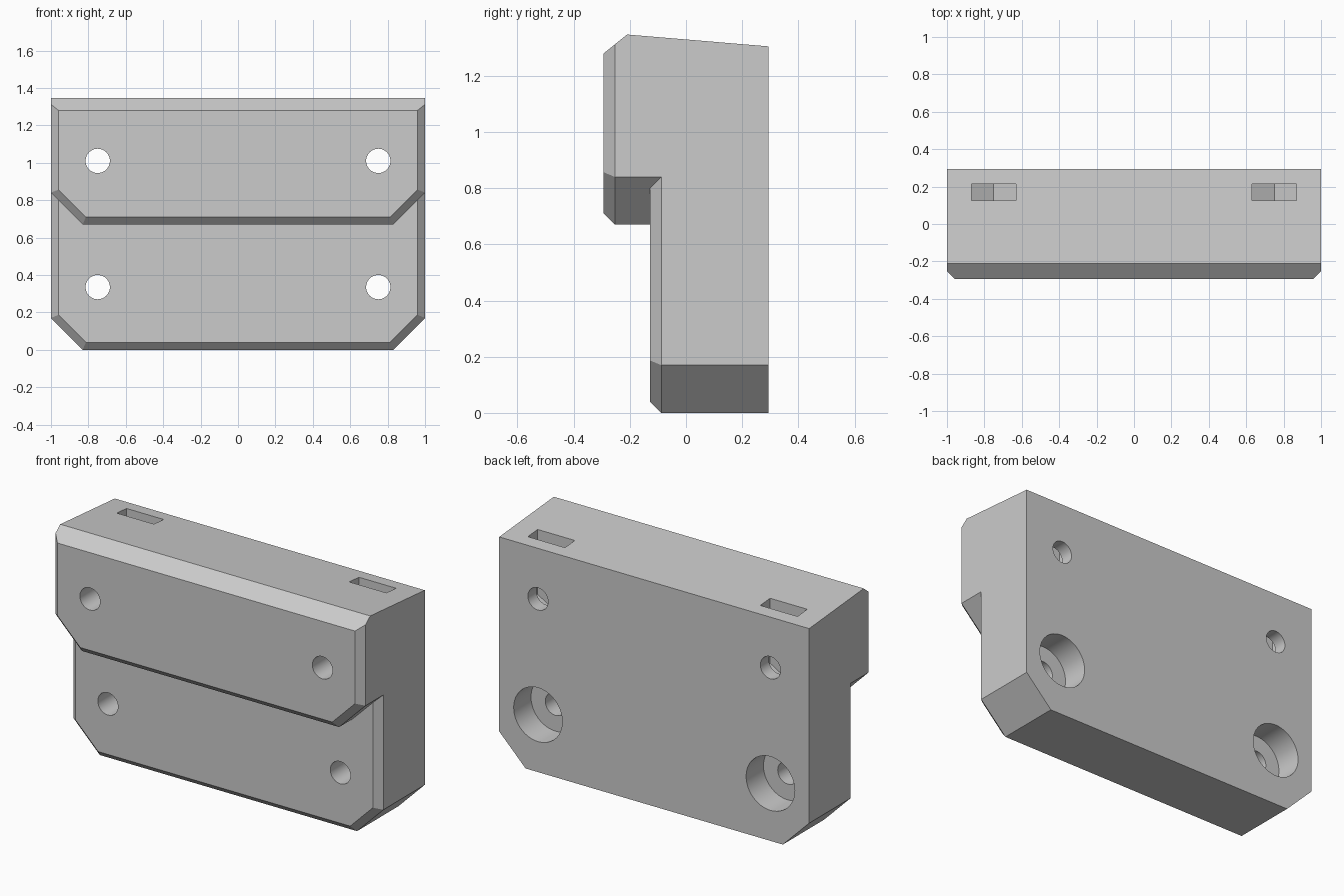
import bpy, bmesh, math
from mathutils import Vector

cube = bpy.data.objects.get("Cube")
if cube:
    bpy.data.objects.remove(cube, do_unlink=True)

BACK, BEVEL, CORNER = 0.293, 0.04, 0.17

grey = bpy.data.materials.new("plain grey")
grey.use_nodes = True
colour = (0.6, 0.6, 0.6, 1)
grey.diffuse_color = colour
grey.node_tree.nodes["Principled BSDF"].inputs["Base Color"].default_value = colour


def make_object(name, bm):
    bmesh.ops.recalc_face_normals(bm, faces=bm.faces)
    mesh = bpy.data.meshes.new(name)
    bm.to_mesh(mesh)
    bm.free()
    mesh.materials.append(grey)
    obj = bpy.data.objects.new(name, mesh)
    bpy.context.collection.objects.link(obj)
    return obj


def slice_off(bm, point, normal):
    """Remove everything beyond a plane and cap the cut."""
    geom = bm.verts[:] + bm.edges[:] + bm.faces[:]
    bmesh.ops.bisect_plane(bm, geom=geom, dist=1e-5, plane_co=point,
                           plane_no=normal, clear_outer=True)
    rim = [e for e in bm.edges if e.is_boundary]
    if rim:
        bmesh.ops.holes_fill(bm, edges=rim)


def chamfered_block(name, front, bottom, top_planes):
    """Block with cut lower corners and a bevel around its front edges."""
    bm = bmesh.new()
    bmesh.ops.create_cube(bm, size=4)
    forward = Vector((0, -1, 0))
    slice_off(bm, Vector((0, front, 0)), forward)
    slice_off(bm, Vector((0, BACK, 0)), -forward)
    outline = [((0, 0, bottom), (0, 0, -1))]
    for s in (-1, 1):
        outline.append(((s, 0, bottom + CORNER), (s, 0, 0)))
        outline.append(((s, 0, bottom + CORNER), (s, 0, -1)))
    for point, direction in outline:
        point, direction = Vector(point), Vector(direction).normalized()
        slice_off(bm, point, direction)
        point.y = front + BEVEL
        slice_off(bm, point, direction + forward)
    for point, direction in top_planes:
        slice_off(bm, Vector(point), Vector(direction).normalized())
    return make_object(name, bm)


def prism(name, outline, y0, y1):
    """Extrude an x-z outline along y."""
    bm = bmesh.new()
    face = bm.faces.new([bm.verts.new((x, y0, z)) for x, z in outline])
    new = bmesh.ops.extrude_face_region(bm, geom=[face])["geom"]
    moved = [v for v in new if isinstance(v, bmesh.types.BMVert)]
    bmesh.ops.translate(bm, verts=moved, vec=(0, y1 - y0, 0))
    return make_object(name, bm)


def circle(x, z, r, n=48):
    return [(x + r * math.cos(math.tau * i / n), z + r * math.sin(math.tau * i / n))
            for i in range(n)]


def combine(body, other, operation):
    other.hide_render = True
    mod = body.modifiers.new(operation, 'BOOLEAN')
    mod.object, mod.operation, mod.solver = other, operation, 'EXACT'
    bpy.context.view_layer.objects.active = body
    bpy.ops.object.modifier_apply(modifier=mod.name)
    bpy.data.objects.remove(other, do_unlink=True)


# Stepped body: thick upper part joined to thinner lower part
body = chamfered_block("mounting_block", -0.293, 0.67, [
    ((0, -0.21, 1.347), (0, 0.042, 0.503)),
    ((0, -0.21, 1.347), (0, -0.067, 0.083)),
])
lower = chamfered_block("lower_part", -0.128, 0, [((0, 0, 1.1), (0, 0, 1))])
combine(body, lower, 'UNION')

# Bolt holes, counterbores and nut slots on both sides
for x in (-0.75, 0.75):
    for z in (0.335, 1.01):
        combine(body, prism("bolt_hole", circle(x, z, 0.065), -1, 1), 'DIFFERENCE')
    combine(body, prism("counterbore", circle(x, 0.335, 0.157), 0.133, 1), 'DIFFERENCE')
    w = 0.12
    slot = [(x - w, 2), (x - w, 0.94), (x, 0.871), (x + w, 0.94), (x + w, 2)]
    combine(body, prism("nut_slot", slot, 0.125, 0.215), 'DIFFERENCE')

# Tidy flat faces, keep hole walls smooth
bm = bmesh.new()
bm.from_mesh(body.data)
bmesh.ops.remove_doubles(bm, verts=bm.verts, dist=1e-5)
bmesh.ops.dissolve_limit(bm, angle_limit=math.radians(0.5), verts=bm.verts, edges=bm.edges)
bm.to_mesh(body.data)
bm.free()
bpy.ops.object.select_all(action='DESELECT')
body.select_set(True)
bpy.context.view_layer.objects.active = body
bpy.ops.object.shade_smooth_by_angle(angle=math.radians(25))
